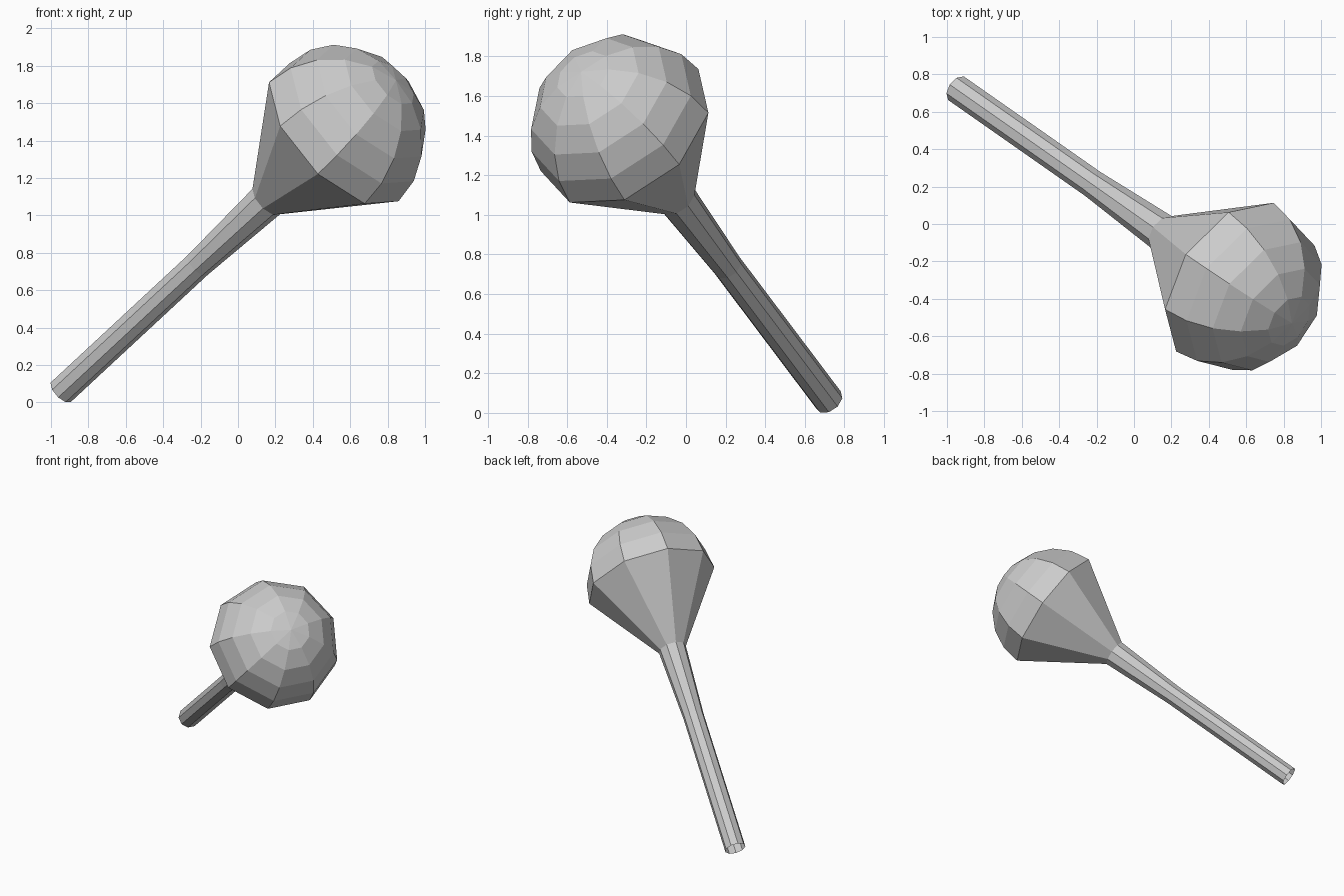
import bpy, bmesh
from math import sin, cos, pi, radians
from mathutils import Vector

if "Cube" in bpy.data.objects:
    bpy.data.objects.remove(bpy.data.objects["Cube"])

SIDES = 9
R = 0.483
centre = Vector((0.53, -0.31, 1.43))            # centre of the rounded head
foot = Vector((-0.945, 0.722, 0.06))            # centre of the handle end
axis = (centre - foot).normalized()
length = (centre - foot).length

# Frame across the axis, turned so one corner meets the head's rim corner
u = Vector((0.165, -0.455, 1.71)) - centre
u = (u - axis * u.dot(axis)).normalized()
v = axis.cross(u)

# Profile (distance along the axis, radius): handle, waist, neck, rim, dome
STEPS = 5
profile = [(0, 0.077), (1.12, 0.077), (length - 0.575, 0.103)]
profile += [(length + R * sin(pi / 2 * i / STEPS), R * cos(pi / 2 * i / STEPS))
            for i in range(STEPS)]

bm = bmesh.new()
rings = []
for d, r in profile:
    rings.append([bm.verts.new(foot + axis * d + (u * cos(a) + v * sin(a)) * r)
                  for a in (2 * pi * k / SIDES for k in range(SIDES))])
tip = bm.verts.new(foot + axis * (length + R))

# Skin between the rings, then the fan at the tip; the handle end stays open
for lo, hi in zip(rings, rings[1:]):
    for k in range(SIDES):
        n = (k + 1) % SIDES
        bm.faces.new((lo[k], lo[n], hi[n], hi[k]))
for k in range(SIDES):
    bm.faces.new((rings[-1][k], rings[-1][(k + 1) % SIDES], tip))

mesh = bpy.data.meshes.new("round_headed_handle")
bm.to_mesh(mesh)
bm.free()
bpy.context.collection.objects.link(bpy.data.objects.new("round_headed_handle", mesh))
